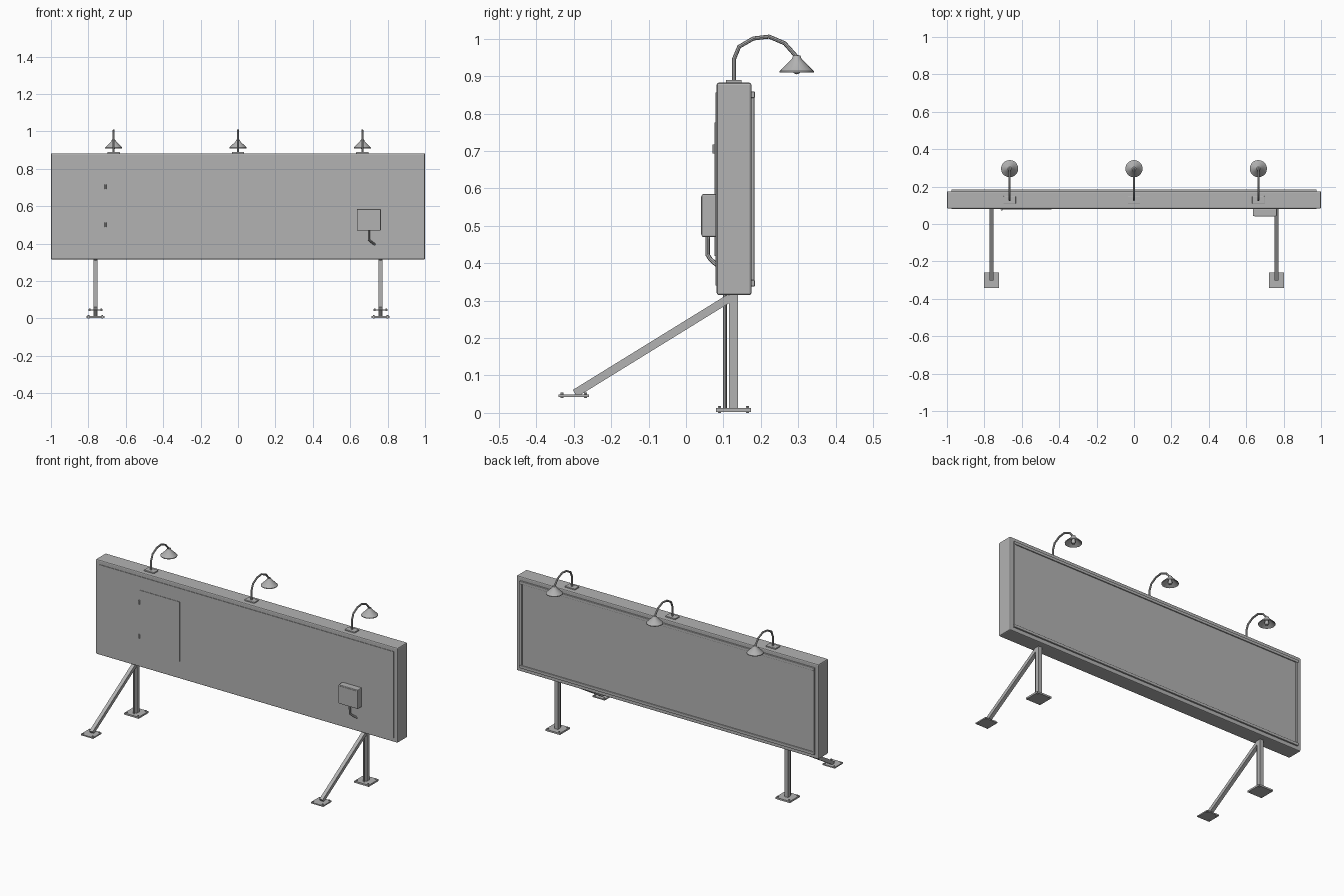
import bpy, bmesh, math
from mathutils import Vector

if "Cube" in bpy.data.objects:
    bpy.data.objects.remove(bpy.data.objects["Cube"])

grey = bpy.data.materials.new("painted grey metal")
grey.diffuse_color = (0.45, 0.45, 0.45, 1)
grey.use_nodes = True
grey.node_tree.nodes["Principled BSDF"].inputs["Base Color"].default_value = grey.diffuse_color


def finish(name, bm, smooth=False):
    bmesh.ops.recalc_face_normals(bm, faces=bm.faces[:])
    me = bpy.data.meshes.new(name)
    bm.to_mesh(me)
    bm.free()
    me.materials.append(grey)
    ob = bpy.data.objects.new(name, me)
    bpy.context.collection.objects.link(ob)
    if smooth:
        bpy.ops.object.select_all(action='DESELECT')
        ob.select_set(True)
        bpy.context.view_layer.objects.active = ob
        bpy.ops.object.shade_smooth_by_angle(angle=math.radians(40))
    return ob


def box(name, x0, x1, y0, y1, z0, z1, bevel=0):
    bm = bmesh.new()
    bmesh.ops.create_cube(bm, size=1)
    for v in bm.verts:
        v.co = Vector(((x0 + x1) / 2 + v.co.x * (x1 - x0),
                       (y0 + y1) / 2 + v.co.y * (y1 - y0),
                       (z0 + z1) / 2 + v.co.z * (z1 - z0)))
    if bevel:
        bmesh.ops.bevel(bm, geom=bm.edges[:], offset=bevel, segments=2,
                        profile=0.5, affect='EDGES')
    return finish(name, bm)


def tube(name, pts, r, sides=8, turn=0.0):
    """Sweep a regular polygon along a path of points."""
    bm = bmesh.new()
    pts = [Vector(p) for p in pts]
    rings = []
    for i, p in enumerate(pts):
        a = (p - pts[i - 1]).normalized() if i else (pts[1] - p).normalized()
        b = (pts[i + 1] - p).normalized() if i < len(pts) - 1 else a
        t = (a + b).normalized()
        ref = Vector((1, 0, 0)) if abs(t.x) < 0.9 else Vector((0, 0, 1))
        u = (ref - t * ref.dot(t)).normalized()
        w = t.cross(u)
        rings.append([bm.verts.new(p + r * (u * math.cos(k) + w * math.sin(k)))
                      for k in (turn + 2 * math.pi * j / sides for j in range(sides))])
    for r0, r1 in zip(rings, rings[1:]):
        for j in range(sides):
            n = (j + 1) % sides
            bm.faces.new((r0[j], r0[n], r1[n], r1[j]))
    bm.faces.new(rings[0])
    bm.faces.new(rings[-1])
    return finish(name, bm, sides > 4)


def lathe(name, profile, cx, cy, sides):
    """Revolve (radius, height) points about a vertical axis."""
    bm = bmesh.new()
    vs = [bm.verts.new((cx + r, cy, z)) for r, z in profile]
    es = [bm.edges.new(e) for e in zip(vs, vs[1:])]
    bmesh.ops.spin(bm, geom=vs + es, cent=(cx, cy, 0), axis=(0, 0, 1),
                   angle=2 * math.pi, steps=sides)
    bmesh.ops.remove_doubles(bm, verts=bm.verts[:], dist=1e-5)
    return finish(name, bm, True)


# main sign cabinet
box("cabinet", -1, 1, 0.082, 0.175, 0.315, 0.883, 0.006)

# display face and its raised border on the back
box("display_face", -0.96, 0.96, 0.17, 0.178, 0.355, 0.842)
for z in (0.338, 0.842):
    box("display_border_rail", -0.977, 0.977, 0.17, 0.184, z, z + 0.017, 0.002)
for s in (-1, 1):
    box("display_border_side", s * 0.969 - 0.008, s * 0.969 + 0.008,
        0.17, 0.183, 0.355, 0.842, 0.002)

# service panel, access door and hinges on the front
box("service_panel", -0.975, 0.975, 0.079, 0.09, 0.34, 0.857)
box("access_door", -0.707, -0.44, 0.0765, 0.085, 0.42, 0.777)
for z in (0.5, 0.705):
    tube("door_hinge", [(-0.708, 0.076, z - 0.012), (-0.708, 0.076, z + 0.012)], 0.005)

# electrical box with bent conduit
box("electrical_box", 0.636, 0.764, 0.042, 0.082, 0.47, 0.585, 0.004)
box("electrical_box_lid", 0.643, 0.757, 0.040, 0.045, 0.477, 0.578)
tube("box_conduit", [(0.70, 0.058, 0.475), (0.70, 0.058, 0.422),
                     (0.712, 0.066, 0.410), (0.732, 0.083, 0.395)], 0.006)

for s in (-1, 1):
    x = s * 0.762
    # upright post with base plate and thin conduit
    box("post", x - 0.011, x + 0.011, 0.115, 0.139, 0.01, 0.32)
    box("post_base", x - 0.048, x + 0.048, 0.08, 0.174, 0.003, 0.013)
    tube("post_conduit", [(x, 0.104, 0.012), (x, 0.104, 0.32)], 0.005)
    # sloping brace with foot plate
    tube("brace", [(x, -0.297, 0.052), (x, 0.118, 0.308)], 0.0155, 4, math.pi / 4)
    box("brace_foot", x - 0.041, x + 0.041, -0.341, -0.26, 0.042, 0.049)
    # anchor bolts
    for i in (-1, 1):
        for j in (-1, 1):
            for name, cy, z, d in (("base_bolt", 0.127, 0.0, 0.037),
                                   ("foot_bolt", -0.30, 0.036, 0.031)):
                tube(name, [(x + i * d, cy + j * d, z + (0.0 if z == 0 else 0.004)),
                            (x + i * d, cy + j * d, z + 0.018)], 0.0045, 6)

# three gooseneck lamps along the top
arm = [(0.128, 0.885), (0.128, 0.945), (0.142, 0.979), (0.18, 1.001),
       (0.222, 1.006), (0.264, 0.988), (0.295, 0.953)]
for x in (-0.665, 0, 0.665):
    box("lamp_mount", x - 0.033, x + 0.033, 0.107, 0.149, 0.88, 0.890, 0.002)
    tube("lamp_arm", [(x, y, z) for y, z in arm], 0.0055)
    lathe("lamp_shade", [(0, 0.957), (0.010, 0.955), (0.013, 0.946), (0.046, 0.914),
                         (0.046, 0.910), (0.043, 0.911), (0.012, 0.940), (0, 0.941)],
          x, 0.296, 20)
    lathe("lamp_bulb", [(0, 0.941), (0.008, 0.935), (0.012, 0.918), (0.008, 0.908),
                        (0, 0.905)], x, 0.296, 10)
